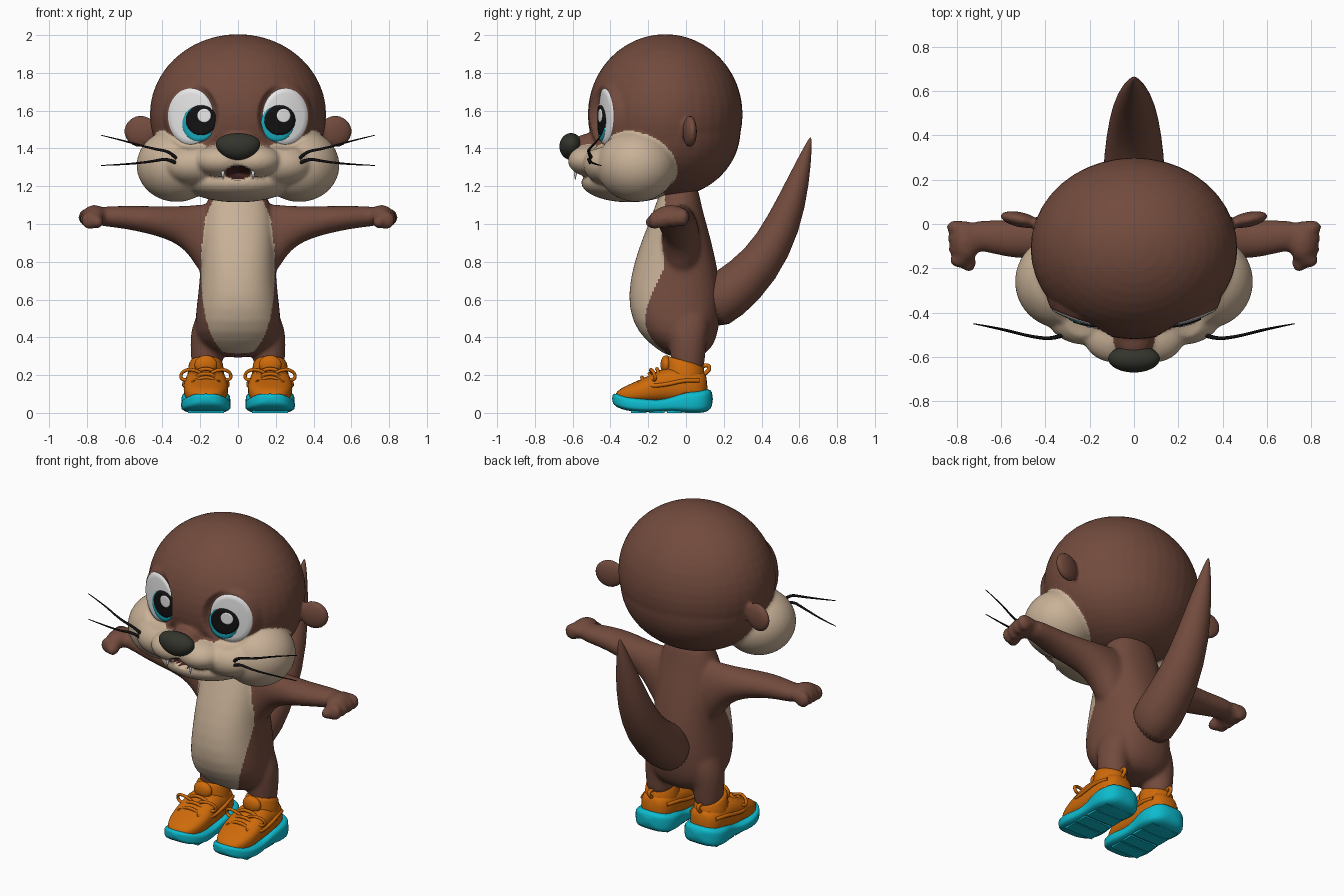
import bpy, bmesh
from math import sin, cos, pi, sqrt, copysign, radians
from mathutils import Vector, Matrix

if "Cube" in bpy.data.objects:
    bpy.data.objects.remove(bpy.data.objects["Cube"])


def material(name, *rgb):
    m = bpy.data.materials.new(name)
    m.use_nodes = True
    m.diffuse_color = (*rgb, 1)
    m.node_tree.nodes["Principled BSDF"].inputs["Base Color"].default_value = (*rgb, 1)
    return m


BROWN = material("brown fur", .17, .07, .047)
CREAM = material("cream fur", .58, .44, .31)
ORANGE = material("orange fabric", .62, .145, .003)
TEAL = material("teal rubber", .004, .5, .62)
NOSE = material("dark nose", .033, .035, .025)
WHITE = material("white", .8, .8, .8)
BLACK = material("black", .006, .006, .006)
IRIS = material("blue iris", .01, .4, .51)
MOUTH = material("mouth inside", .05, .015, .012)


def ball(bm, c, r, turn=0):
    m = Matrix.Translation(c) @ Matrix.Rotation(turn, 4, 'Z') @ Matrix.Diagonal((*r, 1))
    bmesh.ops.create_uvsphere(bm, u_segments=40, v_segments=24, radius=1, matrix=m)


def loft(bm, rings, n=28, p=2):
    """Skin over superellipse rings given as (centre, axis a, axis b)."""
    loops = []
    for c, a, b in rings:
        loop = []
        for i in range(n):
            t = 2 * pi * i / n
            u, v = (copysign(abs(f) ** (2 / p), f) for f in (cos(t), sin(t)))
            loop.append(bm.verts.new(Vector(c) + Vector(a) * u + Vector(b) * v))
        loops.append(loop)
    faces = [bm.faces.new(loops[0]), bm.faces.new(loops[-1])]
    for l, m in zip(loops, loops[1:]):
        faces += [bm.faces.new((l[i], l[(i + 1) % n], m[(i + 1) % n], m[i])) for i in range(n)]
    bmesh.ops.recalc_face_normals(bm, faces=faces)


def bake(obj):
    dg = bpy.context.evaluated_depsgraph_get()
    return bpy.data.meshes.new_from_object(obj.evaluated_get(dg))


def finish(name, bm, mats, subsurf=0, voxel=0, smooth=0, edit=None, rule=None):
    me = bpy.data.meshes.new(name)
    bm.to_mesh(me)
    bm.free()
    obj = bpy.data.objects.new(name, me)
    bpy.context.collection.objects.link(obj)
    if subsurf:
        obj.modifiers.new("round", 'SUBSURF').levels = subsurf
    if voxel:
        m = obj.modifiers.new("fuse", 'REMESH')
        m.mode, m.voxel_size = 'VOXEL', voxel
        m = obj.modifiers.new("soften", 'SMOOTH')
        m.iterations = smooth
    if voxel or subsurf:
        me = bake(obj)
        obj.modifiers.clear()
        obj.data = me
    me.materials.clear()
    for m in mats:
        me.materials.append(m)
    for v in me.vertices if edit else ():
        v.co = edit(v.co)
    for f in me.polygons:
        f.use_smooth = True
        f.material_index = rule(f.center) if rule else 0
    return obj


def tube(name, points, radius, mat, closed=False, tip=1):
    cu = bpy.data.curves.new(name, 'CURVE')
    cu.dimensions, cu.bevel_depth, cu.bevel_resolution = '3D', radius, 2
    cu.use_fill_caps = True
    sp = cu.splines.new('NURBS')
    sp.points.add(len(points) - 1)
    for i, (pt, co) in enumerate(zip(sp.points, points)):
        pt.co = (*co, 1)
        pt.radius = 1 + (tip - 1) * i / (len(points) - 1)
    sp.order_u, sp.use_endpoint_u, sp.use_cyclic_u = 3, not closed, closed
    tmp = bpy.data.objects.new(name, cu)
    bpy.context.collection.objects.link(tmp)
    me = bake(tmp)
    bpy.data.objects.remove(tmp)
    bm = bmesh.new()
    bm.from_mesh(me)
    return finish(name, bm, [mat])


SIDES = ((1, "left"), (-1, "right"))

# Body: torso, arms, hands and legs fused into one skin
bm = bmesh.new()
torso = [(1.24, .12, -.12, .06), (1.1, .175, -.16, .08), (1, .19, -.2, .11), (.85, .197, -.26, .15),
         (.7, .203, -.3, .18), (.55, .222, -.308, .19), (.42, .235, -.255, .17), (.34, .18, -.16, .14),
         (.29, .08, -.08, .07)]
loft(bm, [((0, (f + b) / 2, z), (w, 0, 0), (0, (b - f) / 2, 0)) for z, w, f, b in torso], p=2.3)
arm = [(.06, .86, .25, -.02, .1), (.19, .91, .195, -.025, .1), (.25, .965, .135, -.03, .095),
       (.32, .995, .1, -.04, .095), (.42, 1.015, .08, -.06, .095), (.54, 1.03, .067, -.07, .09),
       (.66, 1.04, .056, -.055, .073), (.76, 1.04, .053, -.05, .065)]
leg = [(.6, .07, .1), (.5, .087, .115), (.42, .09, .108), (.32, .087, .092), (.18, .08, .087)]
for s, _ in SIDES:
    loft(bm, [((s * x, y, z), (0, ry, 0), (0, 0, rz)) for x, z, rz, y, ry in arm])
    loft(bm, [((s * (.165 - .3 * max(0, z - .42)), .01, z), (rx, 0, 0), (0, ry, 0)) for z, rx, ry in leg])
    ball(bm, (s * .76, -.08, 1.045), (.065, .095, .056))
    for i in range(4):
        ball(bm, (s * (.8 - .005 * i), -.015 - .05 * i, 1.035 - .005 * i), (.048, .033, .05))
    ball(bm, (s * .745, -.175, 1.01), (.033, .045, .035))


def belly(c):
    width = .195 - .1 * max(0, c.z - .85)
    return int(c.y < -.11 and (c.x / width) ** 2 + abs((c.z - .85) / .56) ** 3 < 1)


finish("body", bm, [BROWN, CREAM], subsurf=1, voxel=.011, smooth=16, rule=belly)

# Tail
bm = bmesh.new()
tail = [(.1, .55, .13, .14, .35), (.22, .62, .145, .14, .6), (.4, .78, .125, .115, .8),
        (.52, 1, .1, .095, 1.1), (.6, 1.24, .06, .058, 1.25), (.65, 1.42, .018, .018, 1.3),
        (.66, 1.46, .003, .003, 1.3)]
loft(bm, [((0, y, z), (w, 0, 0), (0, -d * sin(t), d * cos(t))) for y, z, w, d, t in tail])
finish("tail", bm, [BROWN], subsurf=1)

# Head: skull, nape, ears and bridge in brown, muzzle and cheeks in cream
cream = [((0, -.3, 1.22), (.29, .255, .105))]
for s, _ in SIDES:
    cream += [((s * .325, -.26, 1.31), (.212, .212, .193)), ((s * .09, -.5, 1.335), (.14, .125, .085)),
              ((s * .22, -.4, 1.315), (.18, .145, .112))]
bm = bmesh.new()
for c, r in cream:
    ball(bm, c, r)
ball(bm, (0, -.11, 1.58), (.467, .41, .425))
ball(bm, (0, -.1, 1.5), (.45, .39, .36))
ball(bm, (0, -.48, 1.405), (.095, .14, .078))
for s, _ in SIDES:
    ball(bm, (s * .515, .02, 1.49), (.09, .034, .085), s * radians(12))


def in_mouth(c):
    d = (c.x / .07) ** 2 + ((c.z - 1.272) / .036) ** 2
    return 1 - d if c.y < -.35 and d < 1 else 0


def eye_y(x, z):
    """Depth of the gently curved eye surface."""
    return -.462 + 1.25 * max(0, abs(x) - .13) ** 2 + .3 * (z - 1.57) ** 2


def carve(c):
    """Press in the mouth and the eye sockets."""
    y = c.y + .09 * sqrt(in_mouth(c))
    d = sqrt(((abs(c.x) - .25) / .122) ** 2 + ((c.z - 1.57) / .15) ** 2)
    k = max(0, min(1, (1.2 - d) * 6)) if c.y < -.25 else 0
    return Vector((c.x, y + k * (eye_y(c.x, c.z) + .006 - y), c.z))


def fur(c):
    if in_mouth(c):
        return 2
    if abs(c.x) < .06 and c.z > 1.37:
        return 0
    return int(any(sum(((c[k] - o[k]) / r[k]) ** 2 for k in range(3)) < 1.08 for o, r in cream))


finish("head", bm, [BROWN, CREAM, MOUTH], voxel=.01, smooth=9, edit=carve, rule=fur)

# Nose, wider at the top
bm = bmesh.new()
ball(bm, (0, -.608, 1.41), (.115, .062, .071))
for v in bm.verts:
    v.co.x *= 1 + 2.5 * (v.co.z - 1.41)
finish("nose", bm, [NOSE])


def eye_plate(name, cx, cz, rx, rz, lift, mat):
    """Thin disc that follows the eye surface, with its rim turned back."""
    bm = bmesh.new()
    loft(bm, [((cx, 0, cz), (rx * k, 0, 0), (0, 0, rz * k)) for k in (1, .97, .8, .6, .4, .2, .05)], n=48)
    bm.faces.ensure_lookup_table()
    bmesh.ops.delete(bm, geom=[bm.faces[0]], context='FACES_ONLY')
    for i, v in enumerate(bm.verts):
        v.co.y = eye_y(v.co.x, v.co.z) - lift + (.009 if i < 48 else 0)
    bmesh.ops.recalc_face_normals(bm, faces=bm.faces)
    if sum(f.normal.y for f in bm.faces) > 0:
        bmesh.ops.reverse_faces(bm, faces=bm.faces)
    finish(name, bm, [mat])


for s, side in SIDES:
    # Eyes, both looking the same way
    eye_plate(side + "_eye_white", s * .25, 1.57, .122, .15, 0, WHITE)
    eye_plate(side + "_iris", s * .208, 1.53, .088, .094, .004, IRIS)
    eye_plate(side + "_pupil", s * .208 + .013, 1.549, .083, .08, .008, BLACK)
    eye_plate(side + "_eye_glint", s * .21 + .031, 1.574, .037, .037, .012, WHITE)
    # Whiskers and fangs
    tube(side + "_upper_whisker", [(s * x, y, z) for x, y, z in (
        (.3, -.48, 1.31), (.34, -.52, 1.38), (.46, -.51, 1.4), (.6, -.47, 1.44), (.725, -.45, 1.47))],
        .011, BLACK, tip=.2)
    tube(side + "_lower_whisker", [(s * x, y, z) for x, y, z in (
        (.29, -.49, 1.3), (.36, -.52, 1.35), (.46, -.51, 1.33), (.6, -.475, 1.315), (.725, -.45, 1.31))],
        .011, BLACK, tip=.2)
    tube(side + "_fang", [(s * .08, -.575, 1.3), (s * .08, -.59, 1.27), (s * .08, -.585, 1.235)],
         .016, WHITE, tip=.1)

# Shoes: (y, half width, bottom, top) sections from toe to heel
sole = [(-.392, .04, .055, .1), (-.37, .085, .03, .105), (-.32, .12, .012, .085), (-.24, .137, .002, .08),
        (-.15, .122, .006, .065), (-.07, .118, .01, .088), (0, .132, -.002, .12), (.07, .13, -.002, .115),
        (.115, .105, .005, .13), (.143, .055, .035, .115)]
upper = [(-.376, .04, .07, .1), (-.35, .08, .05, .13), (-.28, .112, .05, .16), (-.2, .12, .05, .195),
         (-.14, .116, .05, .23), (-.07, .11, .05, .245), (.02, .108, .05, .235), (.08, .092, .05, .225),
         (.115, .05, .06, .2)]
for s, side in SIDES:
    cx = s * .17
    for part, table, mat, p in (("sole", sole, TEAL, 4), ("upper", upper, ORANGE, 2.6)):
        bm = bmesh.new()
        loft(bm, [((cx, y, (b + t) / 2), (w, 0, 0), (0, 0, (t - b) / 2)) for y, w, b, t in table], p=p)
        finish(f"{side}_shoe_{part}", bm, [mat], subsurf=1)
    bm = bmesh.new()
    for i in range(4):
        m = Matrix.Translation((cx, -.25 + .095 * i, .01)) @ Matrix.Diagonal((.19, .08, .02, 1))
        bmesh.ops.create_cube(bm, size=1, matrix=m)
    tread = finish(side + "_shoe_tread", bm, [TEAL])
    for f in tread.data.polygons:
        f.use_smooth = False
    # Padded collar and tongue
    bm = bmesh.new()
    collar = [(.1, .105, .1, 0), (.2, .098, .105, .02), (.26, .09, .1, .025), (.275, .08, .09, .025)]
    loft(bm, [((cx, -.005, z), (rx, 0, 0), (0, -ry, h)) for z, rx, ry, h in collar])
    ball(bm, (cx, -.105, .255), (.06, .03, .05))
    finish(side + "_shoe_collar", bm, [ORANGE])
    # Laces, bow and heel pull
    for i, (y, z) in enumerate(((-.235, .19), (-.195, .21), (-.155, .235))):
        tube(f"{side}_lace_{i + 1}", [(cx + x, y + .15 * abs(x), z - 6 * x * x)
             for x in (-.08, -.04, 0, .04, .08)], .01, ORANGE)
    for t, end in ((1, "outer"), (-1, "inner")):
        tube(f"{side}_bow_{end}", [(cx + t * x, y, z) for x, y, z in (
            (.01, -.18, .205), (.08, -.19, .235), (.132, -.17, .215), (.132, -.16, .175), (.08, -.18, .175))],
            .009, ORANGE, closed=True)
        tube(f"{side}_shoe_trim_{end}", [(cx + t * x, y, z) for x, y, z in (
            (.06, -.25, .165), (.113, -.2, .14), (.116, -.1, .15), (.11, 0, .175), (.085, .07, .17))],
            .011, ORANGE)
    tube(side + "_heel_pull", [(cx, .085, .2), (cx, .125, .22), (cx, .12, .26), (cx, .085, .245)],
         .011, ORANGE)
